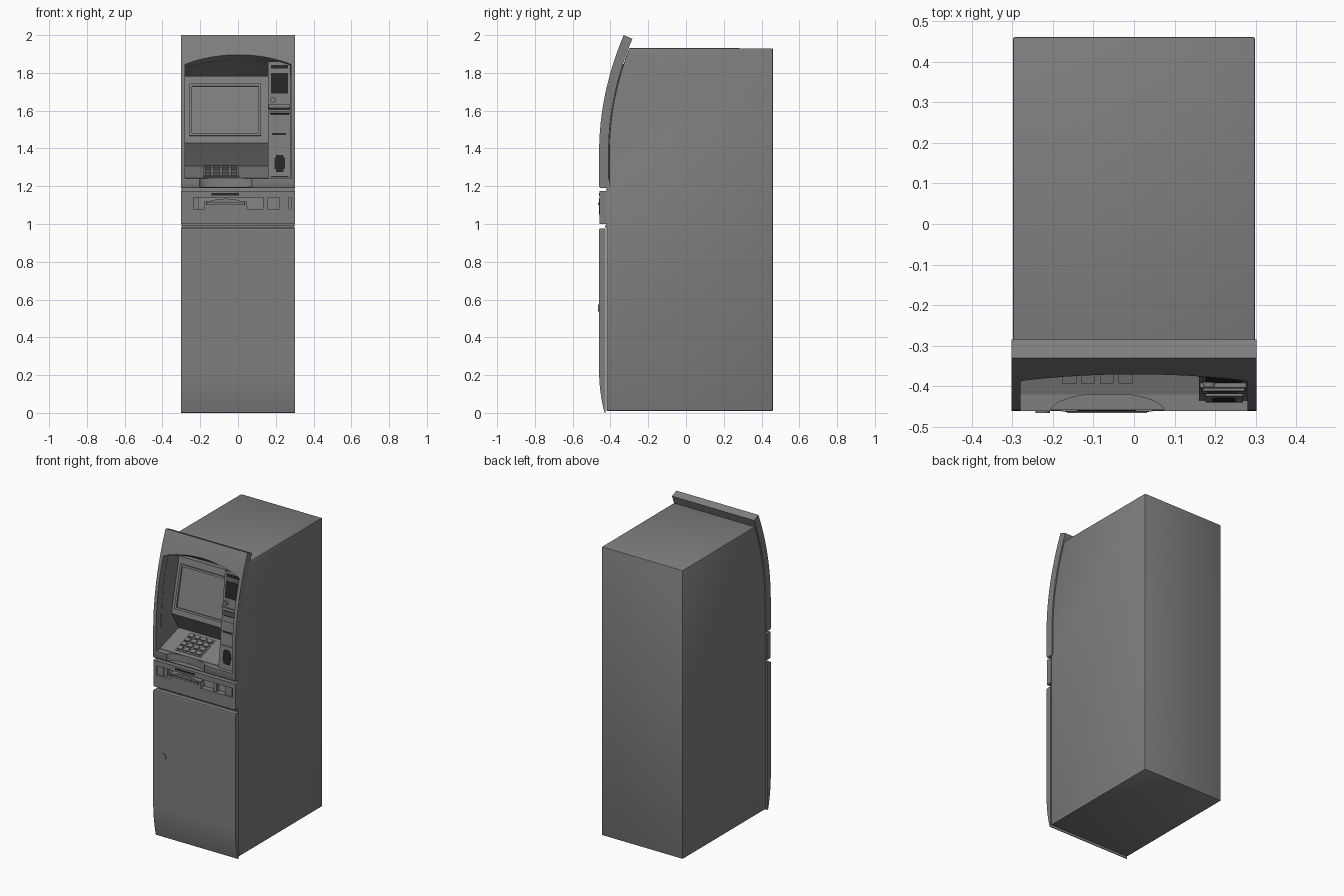
import bpy, bmesh, math

if "Cube" in bpy.data.objects:
    bpy.data.objects.remove(bpy.data.objects["Cube"])


def material(name, v):
    m = bpy.data.materials.new(name)
    m.use_nodes = True
    m.diffuse_color = (v, v, v, 1)
    m.node_tree.nodes["Principled BSDF"].inputs["Base Color"].default_value = (v, v, v, 1)
    return m


GREY = material("cabinet grey", 0.21)
BLACK = material("dark insert", 0.02)


def finish(name, bm, mat=GREY):
    bmesh.ops.recalc_face_normals(bm, faces=bm.faces)
    me = bpy.data.meshes.new(name)
    bm.to_mesh(me)
    bm.free()
    me.materials.append(mat)
    ob = bpy.data.objects.new(name, me)
    bpy.context.collection.objects.link(ob)
    return ob


def loft(name, rings, mat=GREY):
    """Skin matching closed rings of points and cap both ends."""
    bm = bmesh.new()
    rows = [[bm.verts.new(p) for p in ring] for ring in rings]
    n = len(rows[0])
    for a, b in zip(rows, rows[1:]):
        for i in range(n):
            bm.faces.new((a[i], a[(i + 1) % n], b[(i + 1) % n], b[i]))
    bm.faces.new(rows[0])
    bm.faces.new(rows[-1])
    return finish(name, bm, mat)


def prism(name, profile, x0, x1, mat=GREY):
    return loft(name, [[(x, y, z) for y, z in profile] for x in (x0, x1)], mat)


def box(name, x0, x1, y0, y1, z0, z1, mat=GREY):
    return prism(name, [(y0, z0), (y1, z0), (y1, z1), (y0, z1)], x0, x1, mat)


def disc(name, x, z, rx, rz, y0, y1, mat=GREY, n=32):
    ang = [2 * math.pi * i / n for i in range(n)]
    return loft(name, [[(x + rx * math.cos(a), y, z + rz * math.sin(a)) for a in ang]
                       for y in (y0, y1)], mat)


def plate(name, surf, x0, x1, z0, z1, out=0.004, mat=GREY, sink=0.004):
    """Slab lying on the sloped line surf, given as two (y, z) points."""
    (ya, za), (yb, zb) = surf
    length = math.hypot(yb - ya, zb - za)
    ny, nz = -(zb - za) / length, (yb - ya) / length
    def at(z, d):
        return (ya + (yb - ya) * (z - za) / (zb - za) + ny * d, z + nz * d)
    return prism(name, [at(z0, -sink), at(z1, -sink), at(z1, out), at(z0, out)], x0, x1, mat)


def apply_mods(ob):
    dg = bpy.context.evaluated_depsgraph_get()
    me = bpy.data.meshes.new_from_object(ob.evaluated_get(dg))
    ob.modifiers.clear()
    ob.data = me


def cut(ob, cutter):
    m = ob.modifiers.new("cut", 'BOOLEAN')
    m.operation, m.object, m.solver = 'DIFFERENCE', cutter, 'EXACT'
    apply_mods(ob)


def bevel(ob, w):
    m = ob.modifiers.new("bevel", 'BEVEL')
    m.width, m.segments, m.limit_method = w, 2, 'ANGLE'
    apply_mods(ob)


def smooth(ob):
    bpy.ops.object.select_all(action='DESELECT')
    ob.select_set(True)
    bpy.context.view_layer.objects.active = ob
    bpy.ops.object.shade_smooth_by_angle(angle=math.radians(30))


# Curved front line of the upper fascia, and lines offset behind it
def front_line(depth, top):
    pts = []
    for i in range(17):
        t = i / 16
        z = 1.38 + (top - 1.38) * t
        u = (z - 1.38) / 0.62
        slope = 0.26 * u / 0.62
        k = depth / math.hypot(1, slope)
        pts.append((-0.46 + 0.13 * u * u + k, z - slope * k))
    return pts


# Cabinet body and fascia shell
body = prism("cabinet_body", [(0.46, 0.01), (-0.42, 0.01), (-0.42, 1.2), (-0.407, 1.2)]
             + front_line(0.053, 1.951) + [(0.46, 1.93)], -0.298, 0.298)
bevel(body, 0.005)
fascia = prism("upper_fascia", [(-0.41, 1.19), (-0.455, 1.19), (-0.46, 1.2)] + front_line(0, 2.0)
               + front_line(0.05, 2.0)[::-1], -0.302, 0.302)

# Arched recess that narrows to a straight back edge
N = 24
arch = [(-0.28 + 0.56 * i / N, 1.845 + 0.06 * (1 - (2 * i / N - 1) ** 2)) for i in range(N + 1)]
base = [(0.28, 1.24), (-0.28, 1.24)]
cutter = loft("recess_cutter", [
    [(x, -0.6, z) for x, z in arch + base],
    [(x, -0.385, z) for x, z in arch + base],
    [(x, -0.19, 1.785) for x, z in arch] + [(x, -0.19, z) for x, z in base]])
scoop = loft("scoop_cutter", [[(-0.065 + 0.14 * math.cos(a), -0.462 + 0.045 * math.sin(a), z)
             for a in [2 * math.pi * i / 40 for i in range(40)]] for z in (1.195, 1.3)])
for part in (body, fascia):
    cut(part, cutter)
cut(fascia, scoop)
for helper in (cutter, scoop):
    bpy.data.objects.remove(helper)
smooth(fascia)
smooth(body)

# Screen housing with raised frame
face = [(-0.30, 1.43), (-0.22, 1.782)]
prism("screen_housing", face + [(-0.185, 1.782), (-0.185, 1.3), (-0.22, 1.3)], -0.281, 0.16)
for nm, x0, x1, z0, z1 in [("left", -0.258, -0.244, 1.465, 1.74), ("right", 0.108, 0.122, 1.465, 1.74),
                           ("top", -0.244, 0.108, 1.727, 1.74), ("bottom", -0.244, 0.108, 1.465, 1.478)]:
    plate("screen_frame_" + nm, face, x0, x1, z0, z1, 0.012)
plate("screen_glass", face, -0.244, 0.108, 1.478, 1.727, 0.002)

# Sloped keyboard shelf with keypad
shelf = [(-0.42, 1.243), (-0.21, 1.312)]
prism("keyboard_shelf", shelf + [(-0.21, 1.23), (-0.42, 1.23)], -0.281, 0.16)
plate("keypad_base", shelf, -0.185, 0.005, 1.25, 1.303, 0.003)
for r in range(4):
    for c in range(4):
        x, z = -0.176 + c * 0.046, 1.253 + r * 0.0125
        plate("key", shelf, x, x + 0.034, z, z + 0.009, 0.011)

# Right-hand service column
col = [(-0.435, 1.24), (-0.365, 1.86)]
prism("service_column", col + [(-0.19, 1.785), (-0.19, 1.24)], 0.16, 0.279)
for nm, x0, x1, z0, z1, out, mat in [
        ("indicator_strip", 0.175, 0.265, 1.822, 1.842, 0.004, BLACK),
        ("reader_frame", 0.168, 0.272, 1.68, 1.81, 0.004, GREY),
        ("reader_window", 0.176, 0.264, 1.69, 1.80, 0.006, BLACK),
        ("receipt_ledge", 0.162, 0.276, 1.615, 1.63, 0.012, GREY),
        ("receipt_slot", 0.165, 0.274, 1.603, 1.615, 0.006, BLACK),
        ("card_ledge", 0.17, 0.272, 1.585, 1.594, 0.016, GREY),
        ("card_slot", 0.175, 0.27, 1.577, 1.587, 0.008, BLACK),
        ("card_panel", 0.165, 0.274, 1.41, 1.54, 0.003, GREY),
        ("deposit_slot", 0.18, 0.255, 1.47, 1.48, 0.006, BLACK),
        ("scanner_frame", 0.176, 0.268, 1.25, 1.39, 0.006, GREY),
        ("scanner_window", 0.2, 0.242, 1.275, 1.365, 0.009, BLACK),
        ("scanner_window_middle", 0.192, 0.25, 1.29, 1.35, 0.0085, BLACK)]:
    plate(nm, col, x0, x1, z0, z1, out, mat)
smooth(disc("column_button", 0.185, 1.657, 0.015, 0.015, -0.40, -0.38))

# Cash drawer with open channel
for nm, z0, z1 in [("top", 1.14, 1.175), ("bottom", 1.0, 1.08)]:
    box("drawer_rail_" + nm, -0.302, 0.302, -0.457, -0.418, z0, z1)
for nm, x0, x1, y in [("left_end", -0.302, -0.28, -0.457), ("right_end", 0.28, 0.302, -0.457),
                      ("left_block", -0.28, -0.235, -0.45), ("right_block", 0.22, 0.27, -0.45),
                      ("divider", 0.135, 0.155, -0.45), ("left_divider", -0.235, -0.21, -0.44)]:
    box("drawer_" + nm, x0, x1, y, -0.418, 1.08, 1.14)
smooth(disc("cash_tray_lip", -0.065, 1.092, 0.115, 0.042, -0.46, -0.42))
box("cash_tray", -0.178, 0.045, -0.461, -0.42, 1.09, 1.123)
box("cash_slot", -0.17, 0.037, -0.463, -0.45, 1.1, 1.114, BLACK)
box("cash_slot_shutter", -0.165, 0.032, -0.465, -0.45, 1.104, 1.112)
box("cash_sensor", -0.14, 0.005, -0.46, -0.45, 1.152, 1.163, BLACK)

# Lower door with curved-in foot and lock
foot = [(-0.46 + 0.028 * (i / 10) ** 2, 0.22 - 0.218 * i / 10) for i in range(11)]
door = prism("lower_door", [(-0.425, 0.975), (-0.457, 0.975), (-0.46, 0.97)] + foot
             + [(-0.425, 0.0)], -0.302, 0.302)
smooth(door)
box("door_gap_strip", -0.298, 0.298, -0.43, -0.418, 0.982, 0.992)
smooth(disc("door_lock", -0.225, 0.555, 0.018, 0.018, -0.465, -0.45))
